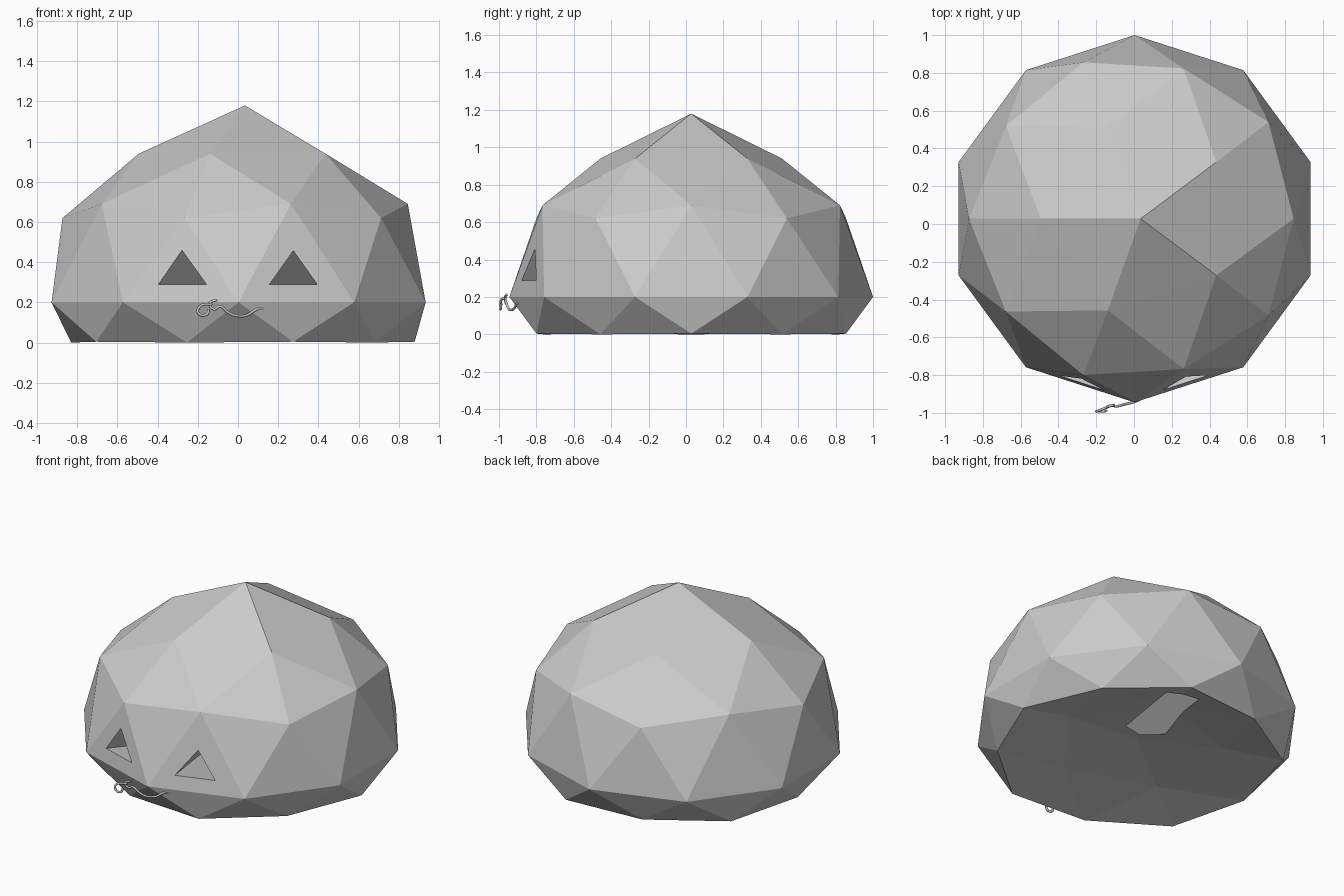
import bpy, bmesh, math
from mathutils import Vector, Matrix

if "Cube" in bpy.data.objects:
    bpy.data.objects.remove(bpy.data.objects["Cube"])

# Faceted body: icosphere with a dished base and pinched top
# (unit height, model height, radial scale)
LEVELS = [(1.0, 1.18, 0.977), (0.851, 0.94, 0.977), (0.526, 0.69, 0.99),
          (0.447, 0.62, 0.98), (0.0, 0.2, 0.979), (-0.447, 0.004, 0.98),
          (-0.526, 0.0, 0.98), (-0.851, 0.075, 0.977), (-1.0, 0.12, 0.977)]
bm = bmesh.new()
bmesh.ops.create_icosphere(bm, subdivisions=2, radius=1)
# one of the five upper corners must point to -x
if any(abs(v.co.y) < 0.01 and abs(v.co.z - 0.447) < 0.01 and v.co.x > 0 for v in bm.verts):
    bmesh.ops.rotate(bm, verts=bm.verts, matrix=Matrix.Rotation(math.pi, 3, 'Z'))
for v in bm.verts:
    z0, z1, r = min(LEVELS, key=lambda p: abs(p[0] - v.co.z))
    lean = 0.035 if z0 > 0.9 else 0.02 if z0 > 0.8 else 0.003
    v.co = Vector((v.co.x * r + lean, v.co.y * r * 0.993 + 0.028, z1))
me = bpy.data.meshes.new("body")
bm.to_mesh(me)
bm.free()
body = bpy.data.objects.new("body", me)
bpy.context.collection.objects.link(body)


# Triangular eye sockets, cut inwards along the facet normals
def eye_cutter(side, depth):
    a = Vector((0, -0.943, 0.2))
    b = Vector((side * 0.574, -0.758, 0.2))
    c = Vector((side * 0.26, -0.767, 0.69))
    n = (b - a).cross(c - a).normalized()
    if n.y > 0:
        n = -n
    m = bmesh.new()
    ring = []
    for x, z in ((0.155, 0.288), (0.395, 0.288), (0.275, 0.457)):
        x *= side
        y = a.y - (n.x * (x - a.x) + n.z * (z - a.z)) / n.y
        ring.append(Vector((x, y, z)))
    outer = [m.verts.new(p + n * 0.1) for p in ring]
    inner = [m.verts.new(p - n * depth) for p in ring]
    m.faces.new(outer)
    m.faces.new(inner[::-1])
    for i in range(3):
        j = (i + 1) % 3
        m.faces.new((outer[j], outer[i], inner[i], inner[j]))
    bmesh.ops.recalc_face_normals(m, faces=m.faces)
    mesh = bpy.data.meshes.new("eye_cutter")
    m.to_mesh(mesh)
    m.free()
    ob = bpy.data.objects.new("eye_cutter", mesh)
    bpy.context.collection.objects.link(ob)
    ob.hide_render = True
    ob.display_type = 'WIRE'
    return ob


# the left socket is deep enough to break through the base
for side, depth in ((-1, 1.66), (1, 0.75)):
    cut = eye_cutter(side, depth)
    mod = body.modifiers.new("eye_socket", 'BOOLEAN')
    mod.operation = 'DIFFERENCE'
    mod.solver = 'EXACT'
    mod.object = cut
bpy.context.view_layer.update()
result = bpy.data.meshes.new_from_object(
    body.evaluated_get(bpy.context.evaluated_depsgraph_get()))
body.modifiers.clear()
body.data = result
for ob in [o for o in bpy.data.objects if o.name.startswith("eye_cutter")]:
    bpy.data.objects.remove(ob)

# Squiggly mouth: thin tubes on a slanted plane in front of the body (x, z, y offset)
STROKES = [
    [(0.125, 0.168, 0.02), (0.09, 0.165, 0.015), (0.05, 0.138, 0.01), (0.0, 0.132, 0),
     (-0.05, 0.15, 0), (-0.09, 0.18, 0), (-0.12, 0.165, 0.01), (-0.14, 0.195, 0.01),
     (-0.105, 0.212, 0.01)],
    [(-0.13, 0.19, 0.01), (-0.19, 0.18, 0), (-0.197, 0.145, 0), (-0.155, 0.14, -0.01),
     (-0.145, 0.165, -0.01)],
]
cu = bpy.data.curves.new("mouth", 'CURVE')
cu.dimensions = '3D'
cu.bevel_depth = 0.007
cu.bevel_resolution = 1
cu.resolution_u = 4
cu.use_fill_caps = True
for pts in STROKES:
    sp = cu.splines.new('BEZIER')
    sp.bezier_points.add(len(pts) - 1)
    for bp, (x, z, dy) in zip(sp.bezier_points, pts):
        bp.co = (x, -0.942 + 0.25 * x + dy, z)
        bp.handle_left_type = bp.handle_right_type = 'AUTO'
mouth = bpy.data.objects.new("mouth", cu)
bpy.context.collection.objects.link(mouth)
